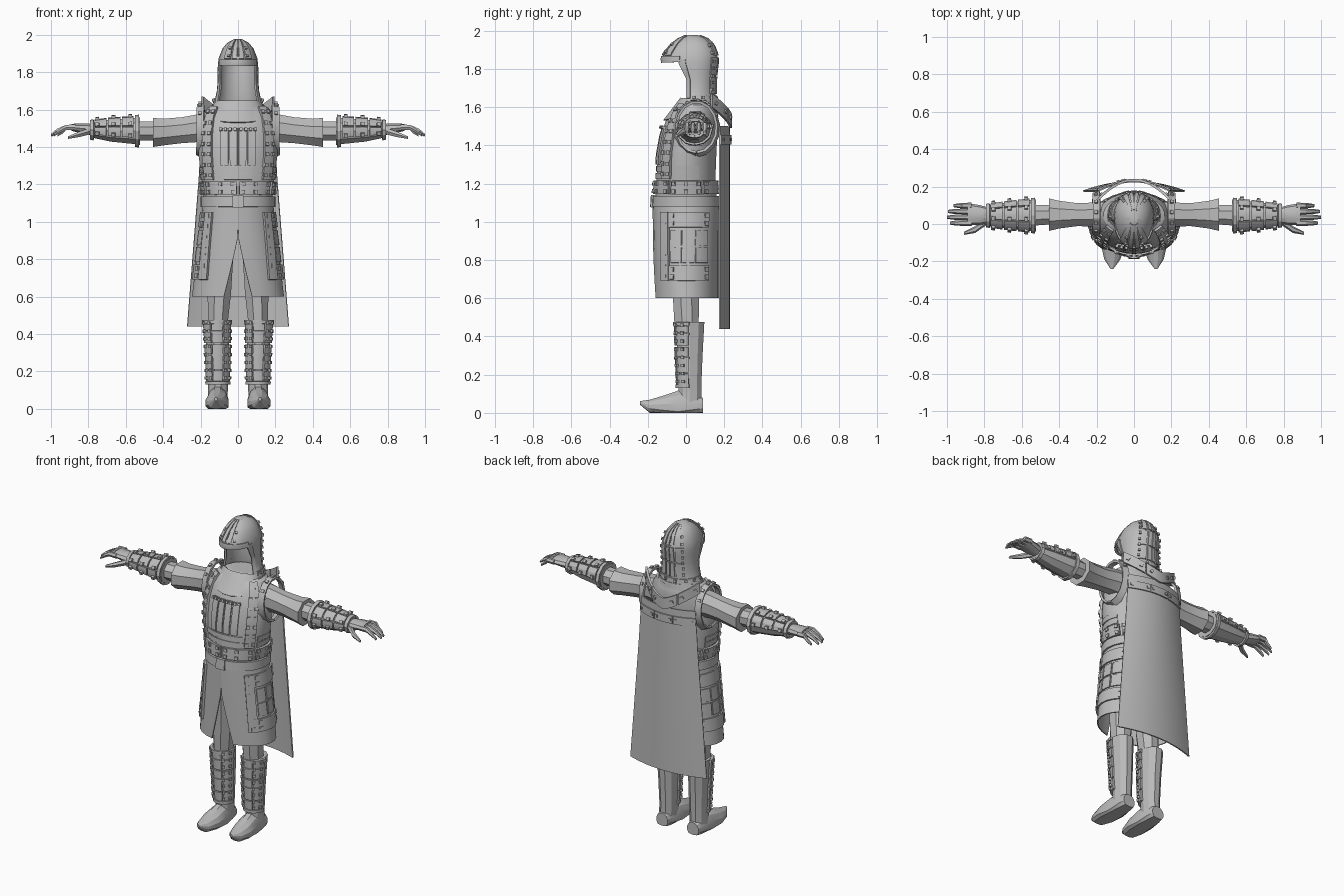
import bpy, bmesh, math
from mathutils import Vector, Matrix

if "Cube" in bpy.data.objects:
    bpy.data.objects.remove(bpy.data.objects["Cube"])

grey = bpy.data.materials.new("plain_grey")
grey.use_nodes = True
grey.diffuse_color = (0.5, 0.5, 0.5, 1)
grey.node_tree.nodes["Principled BSDF"].inputs["Base Color"].default_value = (0.5, 0.5, 0.5, 1)
made = []

# Mappings from section space (p, q, along) to the world
UP = lambda p, q, t: (p, q, t)
ALONG_X = lambda p, q, t: (t, p, q)
ALONG_Y = lambda p, q, t: (q, t, max(p, 0))


def surface(rows, place=UP):
    """Rows are (along, centre p, centre q, radius p, radius -q[, radius +q])."""
    rows = sorted(r if len(r) == 6 else r + (r[4],) for r in rows)

    def f(a, t):
        i = 0
        while i < len(rows) - 2 and t > rows[i + 1][0]:
            i += 1
        lo, hi = rows[i], rows[i + 1]
        k = (t - lo[0]) / (hi[0] - lo[0])
        _, cp, cq, rp, rf, rb = [l + (h - l) * k for l, h in zip(lo, hi)]
        c = math.cos(math.radians(a))
        return Vector(place(cp + rp * math.sin(math.radians(a)), cq - c * (rf if c > 0 else rb), t))
    f.ts = [r[0] for r in rows]
    return f


def add(name, verts, faces, thick=0, mirror=False):
    mesh = bpy.data.meshes.new(name)
    mesh.from_pydata(verts, [], faces)
    mesh.materials.append(grey)
    ob = bpy.data.objects.new(name, mesh)
    bpy.context.collection.objects.link(ob)
    if thick:
        m = ob.modifiers.new("thickness", 'SOLIDIFY')
        m.thickness, m.offset = thick, 1
    if mirror:
        ob.modifiers.new("mirror", 'MIRROR').use_mirror_merge = False
    made.append(ob)
    return ob


def loft(name, f, n=12, mirror=False, thick=0, caps=True, keep=lambda a, t: True):
    verts = [f(360 * (j + 0.5) / n, t) for t in f.ts for j in range(n)]
    faces = []
    for i in range(len(f.ts) - 1):
        for j in range(n):
            if keep(360 * (j + 1) / n, (f.ts[i] + f.ts[i + 1]) / 2):
                b, k = i * n, (j + 1) % n
                faces.append((b + j, b + k, b + n + k, b + n + j))
    top = len(verts) - n
    if caps:
        faces.append(tuple(reversed(range(n))))
    if caps or thick:
        faces.append(tuple(range(top, top + n)))
    return add(name, verts, faces, thick, mirror)


def patches(name, f, cells, thick=0.01, mirror=False, step=15, nt=4):
    """Raised plates over a surface; each cell is (a0, a1, t0, t1)."""
    verts, faces = [], []
    for a0, a1, t0, t1 in cells:
        na, b = max(1, math.ceil(abs(a1 - a0) / step)), len(verts)
        verts += [f(a0 + (a1 - a0) * j / na, t0 + (t1 - t0) * i / nt)
                  for i in range(nt + 1) for j in range(na + 1)]
        w = na + 1
        faces += [(b + i * w + j, b + i * w + j + 1, b + (i + 1) * w + j + 1, b + (i + 1) * w + j)
                  for i in range(nt) for j in range(na)]
    return add(name, verts, faces, thick, mirror)


def studs(name, f, spots, mirror=False, size=0.02, eps=0.004):
    bm = bmesh.new()
    for a, t in spots:
        p = f(a, t)
        ta, tt = f(a + eps, t) - f(a - eps, t), f(a, t + eps) - f(a, t - eps)
        n = ta.cross(tt).normalized()
        s = n.cross(ta).normalized()
        rot = Matrix((s.cross(n), s, n)).transposed().to_4x4()
        bmesh.ops.create_cube(bm, size=1, matrix=Matrix.Translation(p + n * 0.012) @ rot
                              @ Matrix.Diagonal((size, size, 0.018, 1)))
    ob = add(name, [], [], 0, mirror)
    bm.to_mesh(ob.data)
    bm.free()


def cells(cols, rows):
    return [(a, b, c, d) for a, b in cols for c, d in rows]


def spread(a, b, n):
    return [a + (b - a) * i / (n - 1) for i in range(n)]


# Torso
torso = surface([(1.06, 0, 0, .185, .165), (1.14, 0, 0, .185, .16), (1.22, 0, 0, .195, .155),
                 (1.35, 0, 0, .212, .15, .16), (1.46, 0, .01, .212, .14, .155),
                 (1.55, 0, .03, .2, .13, .14), (1.61, 0, .045, .165, .1, .11), (1.64, 0, .055, .1, .06, .08)])
loft("torso", torso, 24)
patches("waist_plates", torso, cells([(2, 58), (62, 118), (122, 178)], [(1.145, 1.215)]), .014, True)
studs("waist_studs", torso, [(a, t) for a in (8, 28, 52, 68, 90, 112, 128, 170) for t in (1.16, 1.2)], True)
patches("chest_slats", torso, cells([(1, 12), (14, 26)], [(1.3, 1.5)]), .008, True)
studs("chest_studs", torso, [(a, 1.49) for a in (4, 11, 18, 25)], True, .015)
patches("belly_bands", torso, cells([(0, 40), (65, 115)], [(1.225, 1.255), (1.262, 1.292)]), .005, True)
patches("vest_straps", torso, [(40, 60, 1.225, 1.61)], .014, True, 10, 8)
studs("vest_studs", torso, [(a, t) for a in (44, 56) for t in spread(1.25, 1.58, 7)], True)
armhole = surface([(.18, .055, 1.495, .11, .145, .13), (.218, .055, 1.495, .098, .125, .125)], ALONG_X)
patches("armhole_rims", armhole, [(0, 360, .18, .218)], .014, True, 24, 1)
studs("armhole_studs", armhole, [(a, .2) for a in range(120, 260, 28)], True, .018)

# Belt and buckle
patches("belt", torso, [(0, 360, 1.08, 1.135)], .016, False, 15, 1)
patches("buckle", torso, [(-9, 9, 1.075, 1.14)], .024, False, 9, 1)

# Skirt, split at the front, with plated sides
skirt = surface([(.6, 0, 0, .24, .16, .165), (.85, 0, 0, .213, .165, .165), (1.09, 0, 0, .182, .168, .168)])


def split_skirt(a, t):
    gap = max(0, (.92 - t) / .32 * 18)
    return skirt(gap + a * (360 - 2 * gap) / 360, t)


patches("skirt", split_skirt, [(0, 360, .6, 1.09)], .007, False, 15, 8)
patches("skirt_side_straps", skirt, cells([(45, 132)], [(.69, .77), (.97, 1.05)]), .016, True)
patches("skirt_side_plates", skirt, cells([(63, 82), (84, 104), (106, 130)], [(.785, .865), (.875, .955)]),
        .013, True, 10, 1)
patches("skirt_front_straps", skirt, [(43, 60, .69, 1.05)], .02, True, 9)
studs("skirt_studs", skirt, [(52, t) for t in spread(.71, 1.03, 7)]
      + [(a, t) for a in (66, 126) for t in (.71, .75, .99, 1.03)], True, .024)

# Legs, greaves and boots
loft("thighs", surface([(.44, .108, .01, .055, .075, .06), (.62, .1, 0, .068, .075, .075),
                        (1.05, .09, 0, .085, .1)]), 8, True)
shaft = surface([(.03, .11, .02, .052, .06, .065), (.13, .107, .02, .054, .062, .063),
                 (.3, .108, .02, .06, .07, .07), (.475, .113, .02, .066, .075, .08)])
loft("boot_shafts", shaft, 10, True)
patches("greave_plates", shaft, cells([(-85, -28), (-24, 24), (28, 85)],
        [(.15, .205), (.212, .28), (.295, .345), (.352, .405), (.42, .455)]), .01, True, 20, 1)
patches("greave_bands", shaft, cells([(-88, 88)], [(.13, .148), (.281, .293), (.407, .418), (.457, .475)]),
        .014, True, 20, 1)
studs("greave_studs", shaft, [(a, t) for a in (-62, -32, 32, 62) for t in spread(.165, .46, 8)], True, .016)
loft("boot_feet", surface([(.088, .035, .11, .045, .042), (.05, .035, .11, .065, .052),
                           (-.04, .03, .109, .09, .06), (-.12, .03, .113, .062, .064),
                           (-.19, .032, .116, .038, .044), (-.24, .052, .118, .01, .008)], ALONG_Y), 12, True)

# Sleeves, elbows and bracers
loft("sleeves", surface([(.16, .05, 1.5, .075, .085), (.22, .05, 1.5, .07, .08), (.3, .05, 1.49, .066, .075),
                         (.4, .05, 1.48, .08, .077), (.455, .05, 1.478, .094, .084)], ALONG_X), 8, True)
loft("elbows", surface([(.43, .05, 1.485, .055, .055), (.56, .045, 1.487, .06, .055)], ALONG_X), 8, True)
bracer = surface([(.525, .045, 1.485, .085, .078), (.56, .045, 1.485, .082, .072),
                  (.68, .045, 1.488, .07, .062), (.79, .045, 1.492, .052, .042)], ALONG_X)
loft("bracers", bracer, 10, True)
patches("bracer_plates", bracer, cells([(92, 142), (146, 198), (202, 250), (254, 296)],
        [(.558, .62), (.628, .695), (.703, .765)]), .009, True, 25, 1)
patches("bracer_cuffs", bracer, cells([(0, 360)], [(.528, .55), (.77, .79)]), .011, True, 30, 1)
studs("bracer_studs", bracer, [(a, t) for a in (100, 152, 192, 244, 286) for t in (.575, .665, .75)], True)

# Hands
loft("palms", surface([(.77, .045, 1.492, .04, .032), (.82, .048, 1.498, .052, .03),
                       (.89, .052, 1.505, .06, .02)], ALONG_X), 10, True)
for i, tip in enumerate((.985, 1, .995, .965)):
    y = .005 + .031 * i
    loft(f"finger_{i + 1}", surface([(.87, y, 1.505, .016, .017), (.92, y, 1.505, .015, .016),
         (tip - .03, y, 1.485, .013, .013), (tip, y, 1.463, .008, .008)], ALONG_X), 6, True)
loft("thumbs", surface([(.79, .015, 1.485, .022, .02), (.85, -.03, 1.468, .018, .017),
                        (.91, -.05, 1.45, .008, .008)], ALONG_X), 6, True)

# Hood with an open face and a mantle dipping at the front
dip = lambda x, y, t: (x, y, t + .22 * (y - .03) * max(0, (1.645 - t) / .085))
hood = surface([(1.56, 0, .03, .155, .145, .13), (1.645, 0, .05, .118, .075, .1), (1.7, 0, .05, .106, .075, .1),
                (1.75, 0, .05, .102, .08, .1), (1.8, 0, .05, .102, .13, .105), (1.84, 0, .05, .101, .172, .11),
                (1.875, 0, .05, .096, .165, .108), (1.925, 0, .045, .076, .115, .092),
                (1.955, 0, .04, .05, .07, .065), (1.97, 0, .035, .018, .025, .025)], dip)
opening = lambda a, t: not (1.645 < t < 1.84 and (a < 61 or a > 299))
loft("hood", hood, 18, False, .007, False, opening)
patches("hood_brow", hood, [(-62, 62, 1.835, 1.865)], .015, False, 15, 2)
patches("hood_face_edges", hood, [(58, 72, 1.645, 1.85)], .012, True, 7, 8)
patches("hood_crown_plates", hood, cells([(2, 17), (21, 42), (146, 162), (166, 178)], [(1.868, 1.966)]),
        .013, True, 10, 6)
patches("hood_back_plates", hood, cells([(134, 162), (166, 179)], [(1.67, 1.76), (1.768, 1.86)]), .013, True, 10)
patches("hood_collar", hood, cells([(75, 285)], [(1.595, 1.62), (1.632, 1.66)]), .012, False, 15, 2)
studs("hood_studs", hood, [(a, t) for a in (25, 140) for t in (1.88, 1.92)]
      + [(140, t) for t in spread(1.69, 1.84, 5)] + [(a, 1.646) for a in (85, 110, 135, 165)], True, .015)


# Cape with a studded band, and a collar dipping in a V at the back
def cape(u, z):
    half = .19 + .08 * max(0, (1.45 - z) / 1.01)
    return Vector((-u * half, .222 - .05 * u * u, z))


def collar(u, v):
    return Vector((-.185 * u, .228 - .1 * u * u, 1.49 + .11 * abs(u) ** 1.4 + .07 * v))


patches("cape", cape, [(-1, 1, .44, 1.5)], .008, False, .125, 4)
patches("cape_band", cape, cells([(-1, -.34), (-.32, .32), (.34, 1)], [(1.405, 1.455)]), .016, False, .16, 1)
studs("cape_studs", cape, [(u, 1.43) for u in (-.9, -.42, -.24, .24, .42, .9)], False, .016)
patches("back_collar", collar, cells([(-1, -.47), (-.45, .45), (.47, 1)], [(0, 1)]), .014, False, .12, 1)
studs("collar_studs", collar, [(u, .5) for u in (-.9, -.58, -.3, .3, .58, .9)], False, .018)

# Bake modifiers, then shade smooth while keeping hard edges
bpy.ops.object.select_all(action='DESELECT')
for ob in made:
    ob.select_set(True)
bpy.context.view_layer.objects.active = made[0]
bpy.ops.object.convert(target='MESH')
bpy.ops.object.shade_smooth_by_angle(angle=math.radians(25))
